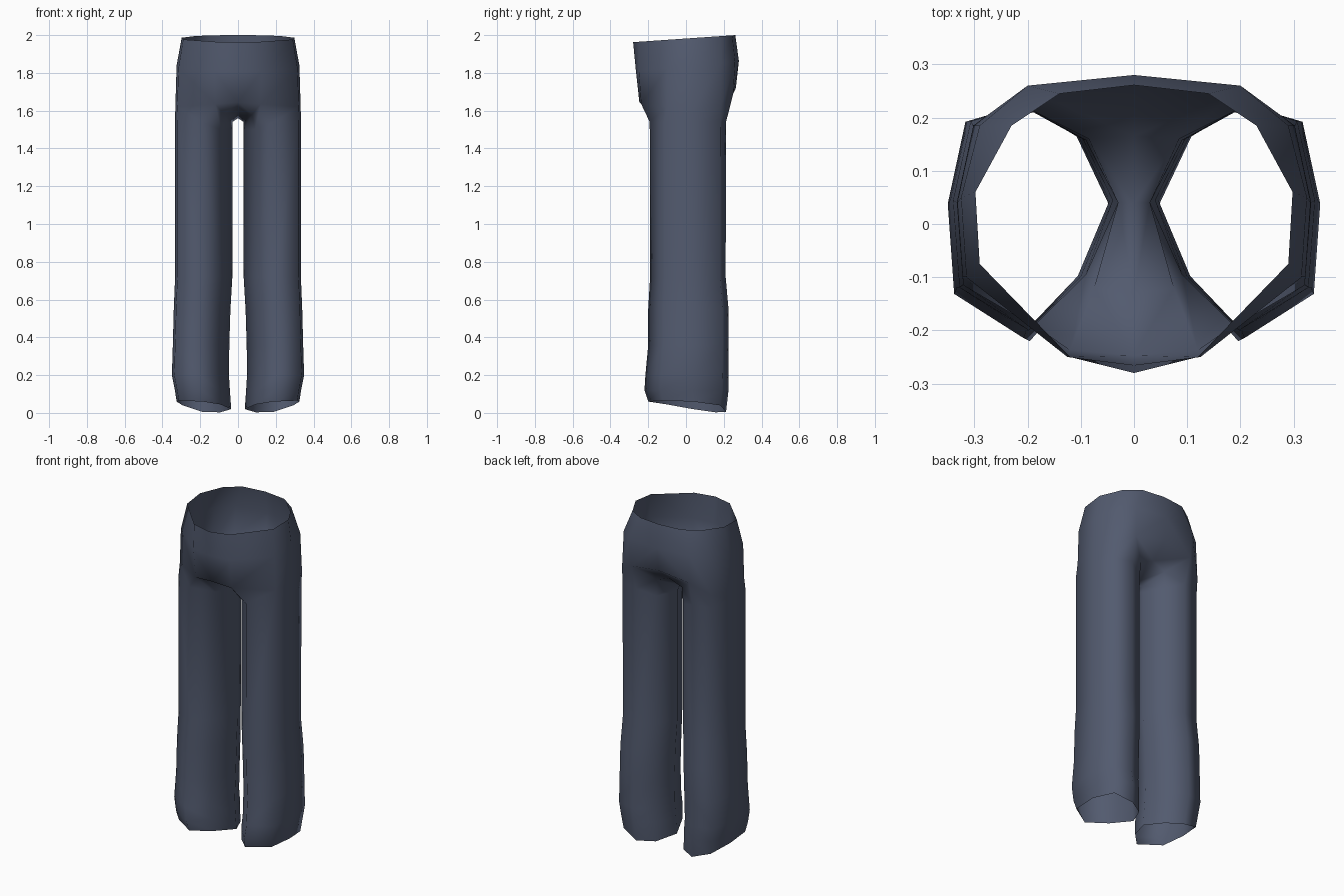
import bpy, bmesh

if "Cube" in bpy.data.objects:
    bpy.data.objects.remove(bpy.data.objects["Cube"])

cloth = bpy.data.materials.new("slate blue cloth")
cloth.diffuse_color = (0.085, 0.103, 0.158, 1)
cloth.use_nodes = True
cloth.node_tree.nodes["Principled BSDF"].inputs["Base Color"].default_value = cloth.diffuse_color

bm = bmesh.new()


def ring(points):
    return [bm.verts.new(p) for p in points]


def bridge(upper, lower, closed=False):
    """Outward quads between two counter-clockwise rings."""
    n = len(upper)
    for i in range(n if closed else n - 1):
        j = (i + 1) % n
        bm.faces.new((lower[i], lower[j], upper[j], upper[i]))


# Right half of the waist and hips, from centre front round to centre back
waist = [(0, -.28), (.12, -.25), (.29, -.075), (.298, .06),
         (.23, .185), (.14, .245), (0, .261)]
belly = [(0, -.265), (.125, -.25), (.315, -.10), (.325, .05),
         (.29, .185), (.20, .26), (0, .28)]
waist_ring = ring([(x, y, 1.982 + .069 * y) for x, y in waist])
belly_ring = ring([(x, y, 1.835 + .10 * y) for x, y in belly])
hip_ring = ring([(0, -.247, 1.645), (.12, -.237, 1.635), (.322, -.10, 1.62),
                 (.332, .04, 1.61), (.302, .185, 1.62), (.195, .25, 1.69),
                 (0, .264, 1.72)])
bridge(waist_ring, belly_ring)
bridge(belly_ring, hip_ring)

# Crotch saddle between the legs
inner = ring([(.075, -.12, 1.58), (.03, .04, 1.54), (.085, .16, 1.60)])
centre = ring([(0, -.13, 1.60), (0, .04, 1.56), (0, .165, 1.635)])
seam = [hip_ring[0]] + centre + [hip_ring[6]]
edge = [hip_ring[1]] + inner + [hip_ring[5]]
for i in range(4):
    bm.faces.new((seam[i], seam[i + 1], edge[i + 1], edge[i]))

# Eight-sided leg: front, round the outside to the back, then the inside
section = [(.05, -1), (.92, -.62), (1, .15), (.78, .85),
           (.05, 1), (-.6, .73), (-1, .15), (-.6, -.52)]
hem = [.06, .065, .06, .04, .005, .003, .02, .045]
# height, inner x, outer x, front y, back y
rows = [(1.54, .030, .333, -.192, .212),
        (.72, .030, .333, -.190, .210),
        (.55, .040, .340, -.200, .225),
        (.36, .046, .345, -.200, .225),
        (.20, .048, .350, -.215, .225),
        (.12, .043, .334, -.220, .225),
        (None, .036, .325, -.200, .212)]
above = hip_ring[1:6] + inner[::-1]
for z, x0, x1, y0, y1 in rows:
    cx, rx, cy, ry = (x0 + x1) / 2, (x1 - x0) / 2, (y0 + y1) / 2, (y1 - y0) / 2
    top_row = z == 1.54
    below = ring([(cx + rx * u, cy + ry * v,
                   hem[k] if z is None else z - (.04 if top_row and u < -.5 else 0))
                  for k, (u, v) in enumerate(section)])
    bridge(above, below, closed=True)
    above = below

for f in bm.faces:
    f.smooth = True
mesh = bpy.data.meshes.new("trousers")
bm.to_mesh(mesh)
bm.free()
mesh.materials.append(cloth)
trousers = bpy.data.objects.new("trousers", mesh)
bpy.context.collection.objects.link(trousers)

# Left half
mirror = trousers.modifiers.new("left half", 'MIRROR')
mirror.use_axis[0] = True
mirror.use_clip = True
mirror.merge_threshold = 0.001
